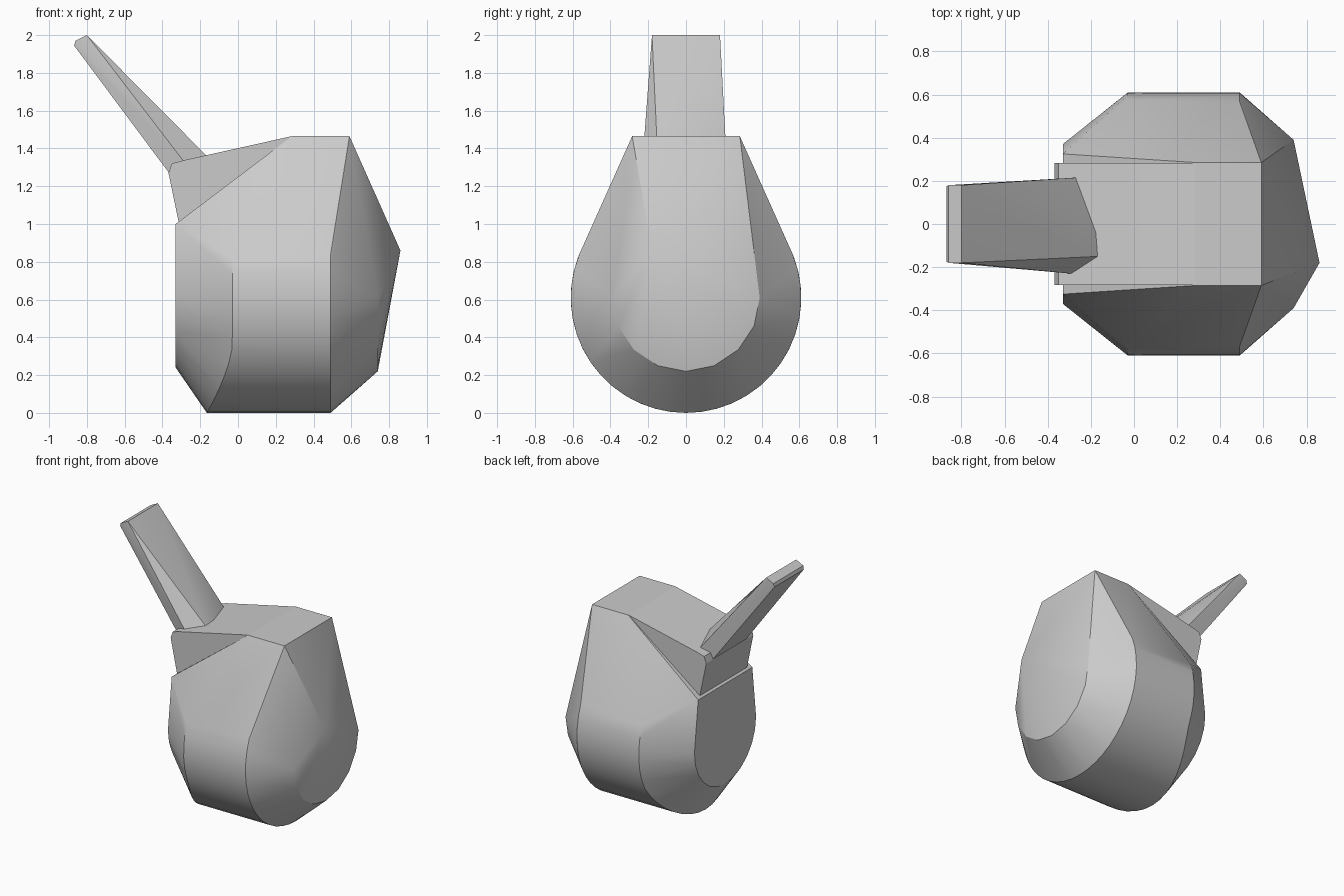
import bpy, bmesh
from math import sin, cos, radians

cube = bpy.data.objects.get("Cube")
if cube:
    bpy.data.objects.remove(cube, do_unlink=True)

grey = bpy.data.materials.new("plain grey")
grey.use_nodes = True
COLOUR = (0.6, 0.6, 0.6, 1)
grey.diffuse_color = COLOUR
grey.node_tree.nodes["Principled BSDF"].inputs["Base Color"].default_value = COLOUR


def hull_part(name, points, angle):
    """Faceted solid wrapped around its corner points."""
    bm = bmesh.new()
    for p in points:
        bm.verts.new(p)
    res = bmesh.ops.convex_hull(bm, input=bm.verts[:])
    junk = {g for g in res["geom_interior"] + res["geom_unused"]
            if isinstance(g, bmesh.types.BMVert)}
    bmesh.ops.delete(bm, geom=list(junk), context='VERTS')
    bmesh.ops.dissolve_limit(bm, angle_limit=radians(1),
                             verts=bm.verts[:], edges=bm.edges[:])
    bmesh.ops.recalc_face_normals(bm, faces=bm.faces[:])
    mesh = bpy.data.meshes.new(name)
    bm.to_mesh(mesh)
    bm.free()
    obj = bpy.data.objects.new(name, mesh)
    bpy.context.collection.objects.link(obj)
    mesh.materials.append(grey)
    bpy.ops.object.select_all(action='DESELECT')
    obj.select_set(True)
    bpy.context.view_layer.objects.active = obj
    bpy.ops.object.shade_smooth_by_angle(angle=radians(angle))
    return obj


def arc(x, r, start, steps):
    """Lower arc in the y-z plane; x may vary with height."""
    pts = []
    for i in range(steps + 1):
        a = radians(start - (180 + 2 * start) * i / steps)
        z = 0.61 + r * sin(a)
        pts.append((x(z) if callable(x) else x, r * cos(a), z))
    return pts


def mirrored(points):
    return [(x, s * y, z) for x, y, z in points for s in (1, -1)]


def rim_x(z):
    return -0.03 - 0.135 * max(0, 1 - z / 0.36) ** 1.5


# Drop-shaped body: two wide rims, two narrower end caps, flat top
body = arc(0.49, 0.61, 22, 28) + arc(rim_x, 0.61, 20, 28)
body += arc(0.74, 0.39, 0, 8) + arc(-0.33, 0.37, 0, 12)
body += [(0.86, -0.18, 0.86)]
body += mirrored([(0.59, 0.285, 1.465), (0.285, 0.285, 1.465),
                  (-0.33, 0.325, 1.0)])
hull_part("body", body, 28)

# Wedge that carries the handle
hull_part("handle_mount", mirrored([
    (-0.31, 0.283, 0.99), (-0.368, 0.283, 1.27), (-0.35, 0.283, 1.32),
    (-0.29, 0.283, 1.337), (0.285, 0.283, 1.465), (0, 0.283, 1.0)]), 25)

# Tapered, slanting handle with a chamfered front edge
handle = mirrored([(-0.80, 0.18, 2.0), (-0.86, 0.18, 1.97),
                   (-0.868, 0.175, 1.945), (-0.365, 0.2, 1.27)])
handle += [(-0.165, -0.15, 1.36), (-0.175, -0.04, 1.36),
           (-0.27, 0.215, 1.34), (-0.29, -0.23, 1.335)]
hull_part("handle", handle, 25)
